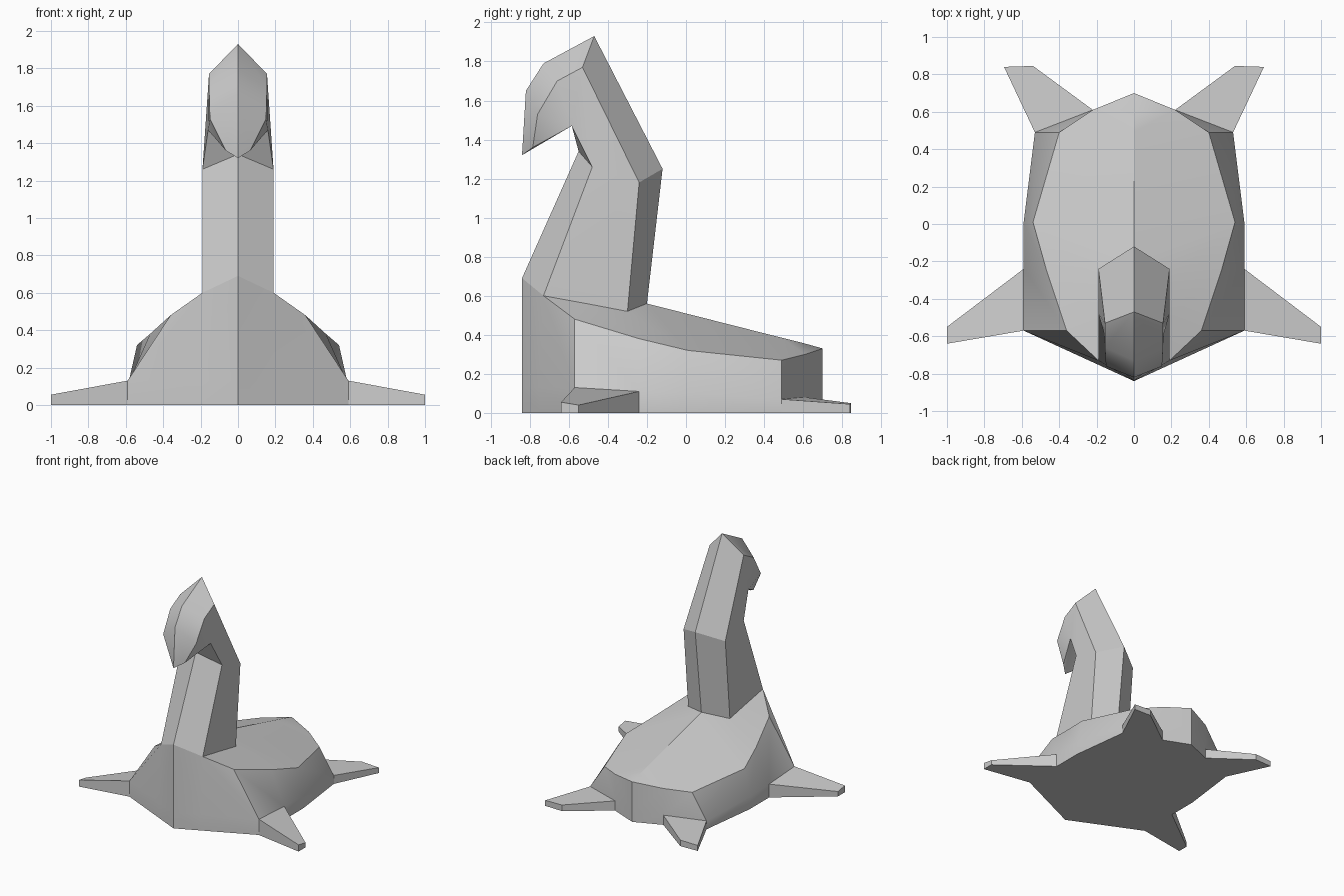
import bpy, bmesh, math

if "Cube" in bpy.data.objects:
    bpy.data.objects.remove(bpy.data.objects["Cube"])


def build(name, faces):
    """Make a left-right symmetric mesh from the faces of its +x half."""
    bm = bmesh.new()
    for side in (1, -1):
        for face in faces:
            pts = []
            for x, y, z in face:
                p = (side * x, y, z)
                if p not in pts:
                    pts.append(p)
            if len(pts) > 2:
                bm.faces.new([bm.verts.new(p) for p in pts])
    bmesh.ops.remove_doubles(bm, verts=bm.verts, dist=0.0005)
    bmesh.ops.recalc_face_normals(bm, faces=bm.faces)
    mesh = bpy.data.meshes.new(name)
    bm.to_mesh(mesh)
    bm.free()
    obj = bpy.data.objects.new(name, mesh)
    bpy.context.collection.objects.link(obj)
    bpy.ops.object.select_all(action='DESELECT')
    obj.select_set(True)
    bpy.context.view_layer.objects.active = obj
    bpy.ops.object.shade_smooth_by_angle(angle=math.radians(28))
    return obj


def strips(rows):
    """Quads joining each row of points to the next."""
    return [(a[i], a[i + 1], b[i + 1], b[i])
            for a, b in zip(rows, rows[1:]) for i in range(len(a) - 1)]


def flat(points):
    return [(x, y, 0) for x, y, z in points]


# Body: ridge and neck base, shoulder rim, skirt, ground outline
crown = [(0, -.84, .69), (.19, -.73, .60), (.19, -.51, .56), (.19, -.30, .52),
         (0, -.20, .56), (0, .49, .385), (0, .61, .355), (0, .70, .33)]
rim = [(0, -.84, .69), (.19, -.73, .60), (.36, -.57, .48), (.47, -.24, .38),
       (.54, .01, .32), (.40, .49, .27), (.22, .61, .30), (0, .70, .33)]
skirt = [(0, -.84, .13), (.19, -.753, .13), (.59, -.57, .13), (.59, -.24, .11),
         (.59, .01, .10), (.53, .49, .07), (.22, .61, .08), (0, .70, .08)]
ground = flat(skirt)
build("body", strips([crown, rim, skirt, ground]) + [ground])

# Neck: half sections running front ridge, front side, back side, back ridge
base = [(0, -.84, .69), (.19, -.73, .60), (.19, -.30, .52), (0, -.20, .56)]
bend = [(0, -.55, 1.34), (.19, -.48, 1.26), (.19, -.24, 1.18), (0, -.12, 1.25)]
nape = [(0, -.50, 1.55), (.16, -.585, 1.47), (.155, -.53, 1.77), (0, -.47, 1.93)]
neck = strips([base, bend])
neck += [(bend[0], bend[1], nape[1]), (bend[0], nape[1], nape[0])]
neck += strips([bend[1:], nape[1:]])

# Head: brow and cheek lines curving down to the snout tip
brow = [nape[3], (0, -.73, 1.79), (0, -.82, 1.65), (0, -.84, 1.32)]
cheek = [nape[2], (.155, -.66, 1.70), (.15, -.76, 1.53), (.065, -.785, 1.36)]
head = strips([brow, cheek])
head += [(nape[1], cheek[i], cheek[i + 1]) for i in range(3)]
head += [(brow[3], cheek[3], nape[1]), (brow[3], nape[1], nape[0])]
build("neck_and_head", neck + head)

# Flippers: tapered slabs given by root and tip corners
flippers = {
    "front_flippers": [(.59, -.57, .13), (1, -.64, .055), (1, -.55, .04), (.59, -.24, .11)],
    "rear_flippers": [(.53, .49, .07), (.695, .84, .045), (.54, .845, .05), (.22, .61, .08)],
}
for name, top in flippers.items():
    bottom = flat(top)
    build(name, [top, bottom] + strips([top + top[:1], bottom + bottom[:1]]))
